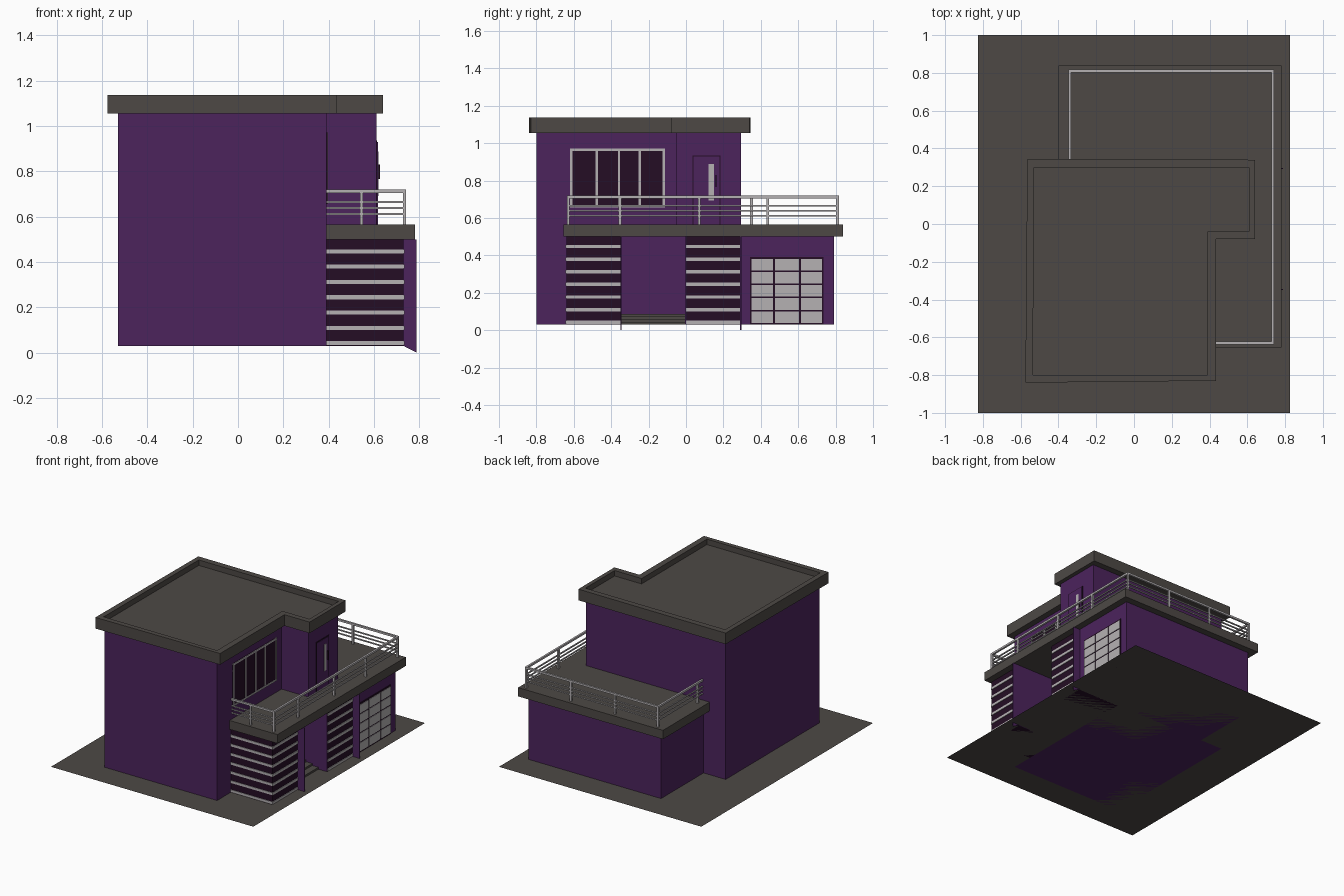
import bpy, bmesh

cube = bpy.data.objects.get("Cube")
if cube:
    bpy.data.objects.remove(cube, do_unlink=True)


def material(name, rgb):
    m = bpy.data.materials.new(name)
    m.use_nodes = True
    m.diffuse_color = (*rgb, 1)
    m.node_tree.nodes["Principled BSDF"].inputs["Base Color"].default_value = (*rgb, 1)
    return m


PURPLE = material("purple_wall", (0.072, 0.017, 0.108))
GREY = material("warm_dark_grey", (0.075, 0.066, 0.06))
LIGHT = material("light_grey", (0.46, 0.44, 0.45))
GLASS = material("dark_glass", (0.018, 0.004, 0.018))


def finish(bm, name, mat):
    bmesh.ops.recalc_face_normals(bm, faces=bm.faces)
    mesh = bpy.data.meshes.new(name)
    bm.to_mesh(mesh)
    bm.free()
    mesh.materials.append(mat)
    obj = bpy.data.objects.new(name, mesh)
    bpy.context.collection.objects.link(obj)
    return obj


def add_box(bm, x, y, z):
    """Box between the (low, high) pairs of each axis."""
    verts = bmesh.ops.create_cube(bm, size=1)["verts"]
    for v in verts:
        v.co = [(lo + hi) / 2 + c * (hi - lo) for c, (lo, hi) in zip(v.co, (x, y, z))]


def boxes(name, mat, *items):
    bm = bmesh.new()
    for item in items:
        add_box(bm, *item)
    return finish(bm, name, mat)


def prism(name, mat, points, offset):
    """Flat outline pushed along an offset."""
    bm = bmesh.new()
    face = bm.faces.new([bm.verts.new(p) for p in points])
    top = bmesh.ops.extrude_face_region(bm, geom=[face])["geom"]
    bmesh.ops.translate(bm, vec=offset, verts=[v for v in top if isinstance(v, bmesh.types.BMVert)])
    return finish(bm, name, mat)


G = 0.03        # ground level
SLAB = 0.5      # underside of the terrace
DECK = 0.565    # terrace level
EAVE = 1.055    # underside of the roof
WALL_X = 0.39   # main wall on the left side
FRONT_X = 0.73  # lower facade

# Ground sheet
bm = bmesh.new()
bm.faces.new([bm.verts.new((sx * 0.825, sy, G)) for sx, sy in ((-1, -1), (1, -1), (1, 1), (-1, 1))])
finish(bm, "ground", GREY)

# Wall volumes
boxes("main_walls", PURPLE, ((-0.53, WALL_X), (-0.8, 0.295), (G, EAVE)))
boxes("upper_walls", PURPLE, ((WALL_X, 0.61), (-0.05, 0.295), (DECK, EAVE)))
boxes("garage_walls", PURPLE, ((-0.35, FRONT_X), (0.295, 0.79), (G, SLAB)))

# Terrace slab, wrapping two sides of the house
prism("terrace_slab", GREY,
      [(0.38, -0.655, SLAB), (0.78, -0.655, SLAB), (0.78, 0.84, SLAB),
       (-0.4, 0.84, SLAB), (-0.4, 0.29, SLAB), (0.38, 0.29, SLAB)], (0, 0, DECK - SLAB))

# Roof with raised rim around a sunken floor
outer = [(-0.575, -0.84), (0.435, -0.83), (0.435, -0.08), (0.64, -0.08), (0.64, 0.34), (-0.565, 0.345)]
inner = [(-0.535, -0.8), (0.39, -0.8), (0.39, -0.04), (0.61, -0.04), (0.61, 0.3), (-0.53, 0.3)]
bm = bmesh.new()
rings = [[bm.verts.new((*p, z)) for p in outline]
         for outline, z in ((outer, EAVE), (outer, 1.137), (inner, 1.137), (inner, 1.097))]
bm.faces.new(rings[0])
bm.faces.new(rings[-1])
for a, b in zip(rings, rings[1:]):
    for i in range(len(a)):
        j = (i + 1) % len(a)
        bm.faces.new((a[i], a[j], b[j], b[i]))
finish(bm, "roof", GREY)

# Glazed ground floor bays with horizontal bands
for name, y0, y1 in (("front_bay", -0.64, -0.35), ("middle_bay", 0.0, 0.29)):
    boxes(name + "_glass", GLASS, ((WALL_X, FRONT_X), (y0, y1), (G, SLAB)))
    bands = []
    for i in range(7):
        z = 0.042 + i * 0.0675
        bands.append(((WALL_X, FRONT_X + 0.004), (y0 - 0.004 * (y0 < 0), y1), (z - 0.009, z + 0.009)))
    boxes(name + "_bands", LIGHT, *bands)

# Entrance side walls and projecting fins
for name, y, x0 in (("entrance_fin", -0.35, WALL_X), ("garage_fin", 0.29, FRONT_X)):
    prism(name, PURPLE, [(x0, y, G), (FRONT_X, y, G), (0.788, y, 0), (0.788, y, SLAB), (x0, y, SLAB)],
          (0, 0.006, 0))
boxes("entrance_side_wall", PURPLE, ((WALL_X, FRONT_X), (-0.006, 0), (G, SLAB)))

# Entrance steps
boxes("entrance_steps", GREY,
      *[((WALL_X, 0.66 - i * 0.05), (-0.344, -0.006), (G + i * 0.014, G + (i + 1) * 0.014)) for i in range(4)])

# Garage door: dark frame with light panes
boxes("garage_frame", GLASS, ((FRONT_X, FRONT_X + 0.004), (0.342, 0.734), (G, 0.392)))
columns = ((0.35, 0.465), (0.476, 0.603), (0.614, 0.727))
boxes("garage_panes", LIGHT,
      *[((FRONT_X, FRONT_X + 0.007), col, (0.039 + r * 0.07, 0.101 + r * 0.07))
        for col in columns for r in range(5)])

# Upper window
wy, wz = (-0.62, -0.113), (0.655, 0.97)
boxes("upper_window_glass", GLASS, ((WALL_X, WALL_X + 0.004), wy, wz))
uprights = [(y - 0.006, y + 0.006) for y in (-0.614, -0.477, -0.358, -0.247, -0.119)]
boxes("upper_window_frame", LIGHT,
      *[((WALL_X, WALL_X + 0.008), y, wz) for y in uprights],
      *[((WALL_X, WALL_X + 0.008), wy, (z - 0.006, z + 0.006)) for z in (0.661, 0.964)])

# Terrace door
boxes("terrace_door_frame", GLASS, ((0.61, 0.614), (0.035, 0.185), (DECK, 0.935)))
boxes("terrace_door", PURPLE, ((0.61, 0.617), (0.041, 0.179), (DECK, 0.929)))
boxes("terrace_door_pane", LIGHT, ((0.61, 0.619), (0.121, 0.149), (0.692, 0.888)))
boxes("terrace_door_handle", GLASS, ((0.61, 0.627), (0.157, 0.163), (0.765, 0.83)))

# Terrace railing: top rail, thin lower rails and posts
path = [(WALL_X, -0.63), (0.735, -0.63), (0.735, 0.81), (-0.34, 0.81), (-0.34, 0.295)]
rails = []
for z, h in ((0.712, 0.007), (0.664, 0.004), (0.638, 0.004), (0.612, 0.004)):
    for (ax, ay), (bx, by) in zip(path, path[1:]):
        rails.append(((min(ax, bx) - h, max(ax, bx) + h), (min(ay, by) - h, max(ay, by) + h), (z - h, z + h)))
boxes("railing_rails", LIGHT, *rails)
posts = path[1:4] + [(0.545, -0.63), (0.735, -0.353), (0.735, 0.07), (0.735, 0.437),
                     (0.37, 0.81), (0.01, 0.81), (-0.34, 0.35)]
boxes("railing_posts", LIGHT,
      *[((x - 0.007, x + 0.007), (y - 0.007, y + 0.007), (DECK, 0.712)) for x, y in posts])
